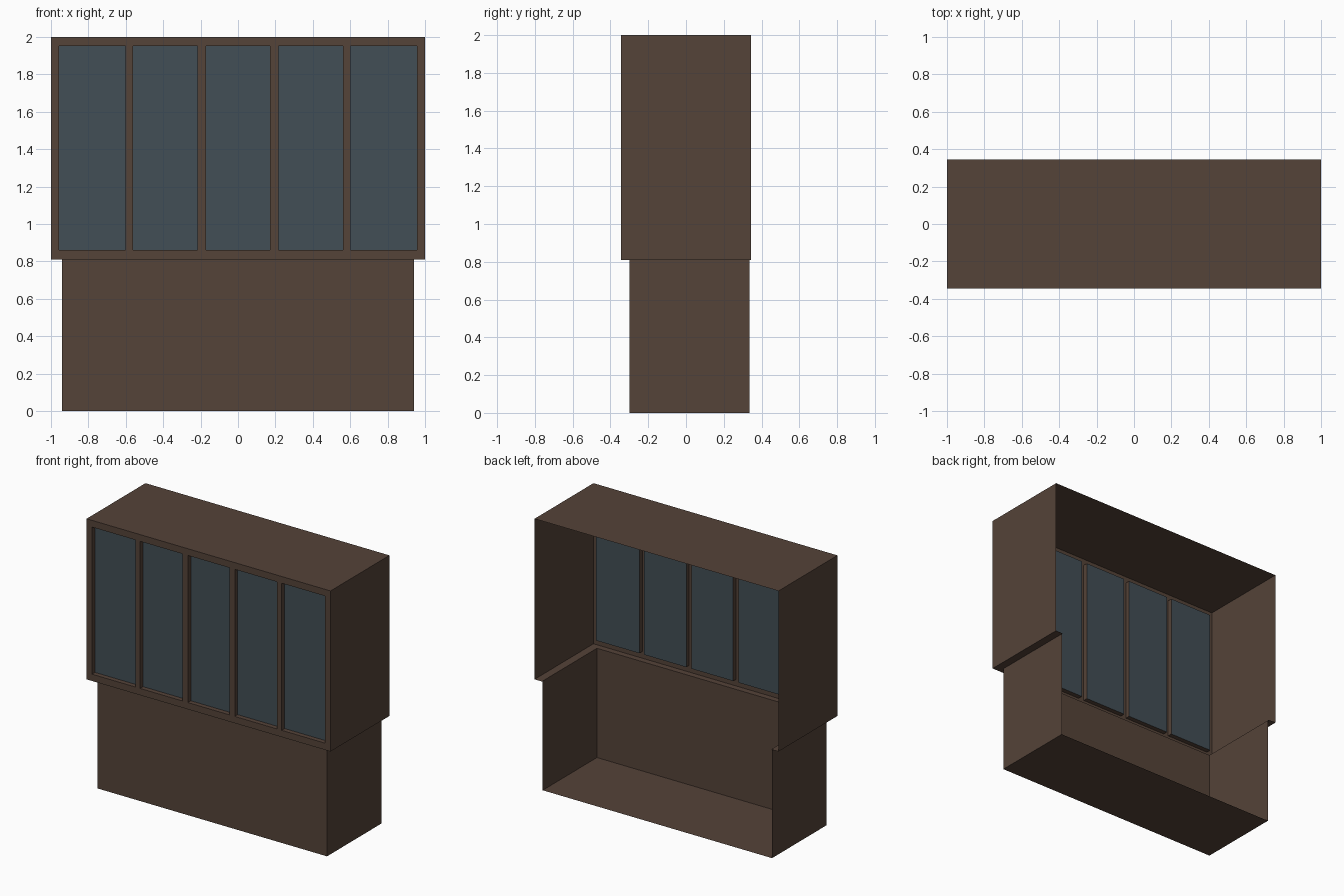
import bpy, bmesh

if "Cube" in bpy.data.objects:
    bpy.data.objects.remove(bpy.data.objects["Cube"])


def material(name, color):
    m = bpy.data.materials.new(name)
    m.diffuse_color = (*color, 1)
    m.use_nodes = True
    m.node_tree.nodes["Principled BSDF"].inputs["Base Color"].default_value = m.diffuse_color
    return m


BROWN = material("brown_frame", (0.09, 0.056, 0.04))
GLASS = material("dark_glass", (0.055, 0.077, 0.092))


def sheet(name, quads, mat):
    """Join a list of four-corner panels into one thin-walled object."""
    bm = bmesh.new()
    for q in quads:
        bm.faces.new([bm.verts.new(p) for p in q])
    bmesh.ops.remove_doubles(bm, verts=bm.verts, dist=1e-4)
    me = bpy.data.meshes.new(name)
    bm.to_mesh(me)
    bm.free()
    me.materials.append(mat)
    ob = bpy.data.objects.new(name, me)
    bpy.context.collection.objects.link(ob)
    return ob


def front_rect(x0, x1, z0, z1, y):
    return [(x0, y, z0), (x1, y, z0), (x1, y, z1), (x0, y, z1)]


def flat_rect(x0, x1, y0, y1, z, up=True):
    q = [(x0, y0, z), (x1, y0, z), (x1, y1, z), (x0, y1, z)]
    return q if up else q[::-1]


def side_walls(x, y0, y1, z0, z1):
    right = [(x, y0, z0), (x, y1, z0), (x, y1, z1), (x, y0, z1)]
    return [right, [(-a, b, c) for a, b, c in right[::-1]]]


# Main dimensions
W, F, B, TOP, MID = 1.0, -0.345, 0.345, 2.0, 0.81      # upper section
LW, LF, LB = 0.94, -0.30, 0.335                        # lower section
Z0, Z1, DEPTH = 0.86, 1.95, 0.035                      # window openings
windows = [(-0.955, -0.60), (-0.56, -0.215), (-0.17, 0.17),
           (0.215, 0.56), (0.60, 0.955)]

# Upper section: sides and roof, open at the back
sheet("upper_shell", side_walls(W, F, B, MID, TOP) + [flat_rect(-W, W, F, B, TOP)], BROWN)

# Underside of the overhang around the lower section
sheet("overhang_ledge", [flat_rect(-W, W, F, LF, MID, False),
                         flat_rect(-W, -LW, LF, LB, MID, False),
                         flat_rect(LW, W, LF, LB, MID, False),
                         flat_rect(-W, -LW, LB, B, MID, False),
                         flat_rect(LW, W, LB, B, MID, False)], BROWN)

# Lower section: sides, front and floor, open at the back
sheet("lower_shell", side_walls(LW, LF, LB, 0, MID)
      + [front_rect(-LW, LW, 0, MID, LF), flat_rect(-LW, LW, LF, LB, 0, False)], BROWN)

# Window frame: rails, posts and the recessed jambs of each opening
xs = [-W] + [x for w in windows for x in w] + [W]
frame = []
for i in range(len(xs) - 1):
    a, b = xs[i], xs[i + 1]
    frame += [front_rect(a, b, MID, Z0, F), front_rect(a, b, Z1, TOP, F)]
    if i % 2 == 0:
        frame.append(front_rect(a, b, Z0, Z1, F))
    else:
        outer = front_rect(a, b, Z0, Z1, F)
        inner = front_rect(a, b, Z0, Z1, F + DEPTH)
        frame += [[outer[k], outer[(k + 1) % 4], inner[(k + 1) % 4], inner[k]]
                  for k in range(4)]
sheet("window_frame", frame, BROWN)

# Glass panes at the back of the recesses
for i, (a, b) in enumerate(windows):
    sheet(f"window_pane_{i + 1}", [front_rect(a, b, Z0, Z1, F + DEPTH)], GLASS)
